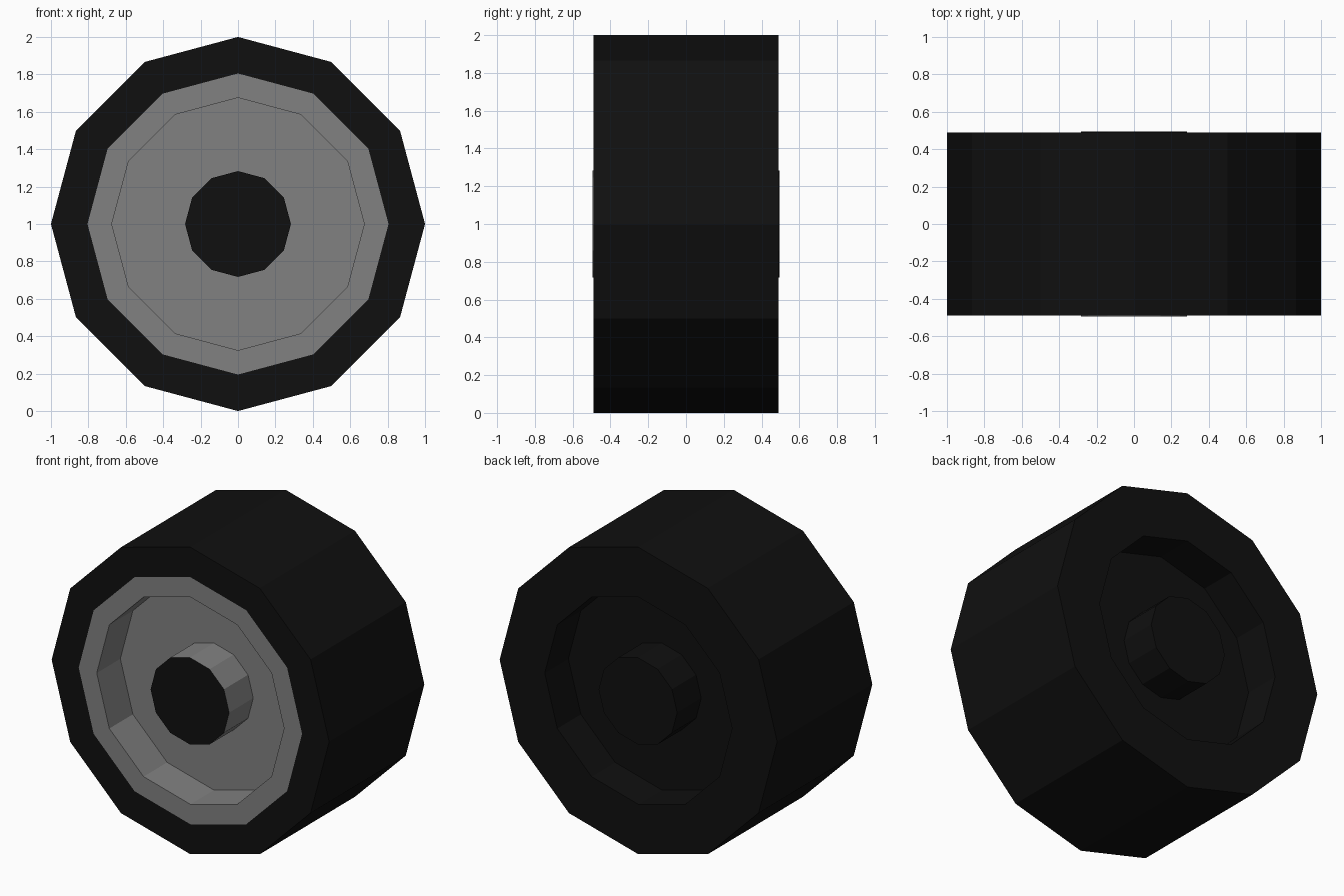
import bpy, bmesh
from math import cos, sin, tau

if "Cube" in bpy.data.objects:
    bpy.data.objects.remove(bpy.data.objects["Cube"])

SIDES = 12
CENTRE_Z = 1.0


def material(name, value):
    m = bpy.data.materials.new(name)
    m.diffuse_color = (value, value, value, 1)
    m.use_nodes = True
    m.node_tree.nodes["Principled BSDF"].inputs["Base Color"].default_value = m.diffuse_color
    return m


def lathe(name, profile, mat):
    """Revolve (radius, y) points around the axle; front-to-back order faces outward."""
    bm = bmesh.new()
    rings = [[bm.verts.new((r * cos(tau * k / SIDES), y, CENTRE_Z + r * sin(tau * k / SIDES)))
              for k in range(SIDES)] for r, y in profile]
    for a, b in zip(rings, rings[1:]):
        for k in range(SIDES):
            n = (k + 1) % SIDES
            bm.faces.new((a[k], b[k], b[n], a[n]))
    bmesh.ops.remove_doubles(bm, verts=bm.verts, dist=1e-5)
    mesh = bpy.data.meshes.new(name)
    bm.to_mesh(mesh)
    bm.free()
    mesh.materials.append(mat)
    obj = bpy.data.objects.new(name, mesh)
    bpy.context.collection.objects.link(obj)
    return obj


def back(profile):
    """Mirror a front profile to the rear, keeping faces outward."""
    return [(r, -y) for r, y in reversed(profile)]


black = material("black_rubber", 0.005)
grey = material("grey_metal", 0.22)

# Half-profiles for the front side
cap = [(0, -0.495), (0.283, -0.495)]
rim = [(0.283, -0.495), (0.283, -0.247), (0.675, -0.247), (0.675, -0.49), (0.805, -0.49)]
tyre_side = [(0.805, -0.49), (1.0, -0.49)]

# Tyre: both sidewalls and the tread
lathe("tyre", tyre_side + back(tyre_side), black)

# Grey dished rim in front, black one behind
lathe("front_rim", rim, grey)
lathe("back_rim", back(rim), black)

# Black hub caps
lathe("front_hub_cap", cap, black)
lathe("back_hub_cap", back(cap), black)
